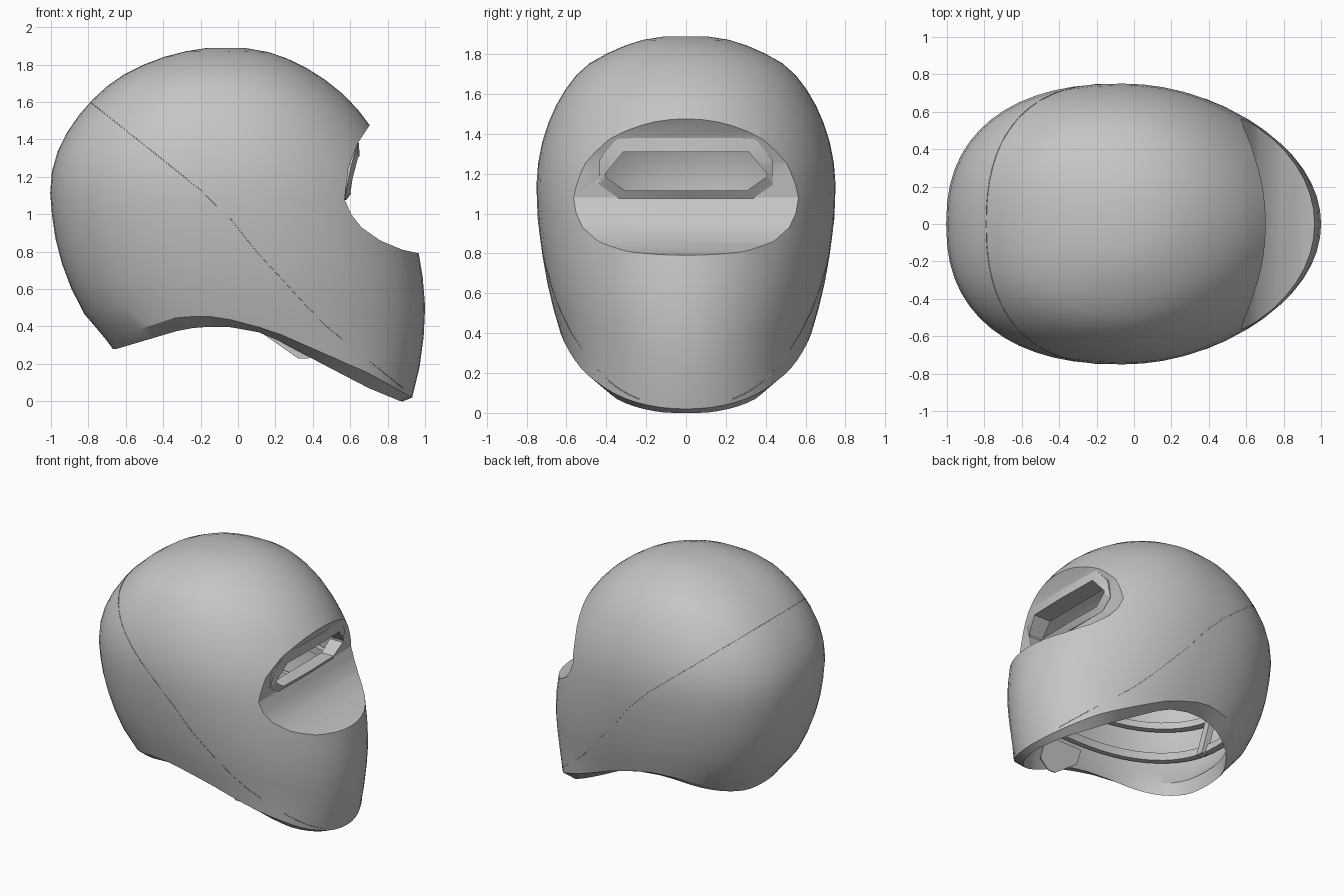
import bpy, bmesh, math
from mathutils import Vector

cube = bpy.data.objects.get("Cube")
if cube:
    bpy.data.objects.remove(cube, do_unlink=True)

grey = bpy.data.materials.new("plain_grey")
grey.use_nodes = True
COLOUR = (0.56, 0.56, 0.56, 1)
grey.diffuse_color = COLOUR
grey.node_tree.nodes["Principled BSDF"].inputs["Base Color"].default_value = COLOUR

SEG, RINGS = 56, 18
TOP = 1.897

# Horizontal sections of the shell: height, back x, front x, half width
SECTIONS = [(-.05, -.4, .91, .54), (0, -.43, .925, .56), (.1, -.51, .955, .575),
            (.28, -.66, .985, .595), (.45, -.81, 1, .645), (.6, -.89, .995, .685),
            (.8, -.96, .965, .722), (1, -.995, .92, .745), (1.2, -1, .86, .748),
            (1.4, -.935, .755, .71), (1.6, -.79, .605, .62), (1.75, -.605, .42, .49),
            (1.85, -.37, .22, .29), (1.885, -.2, .07, .15), (TOP, -.08, -.08, 0)]
# Side profiles: height against x
RIM = [(-.72, .33), (-.6, .36), (-.33, .45), (-.15, .455), (0, .43), (.2, .37),
       (.45, .26), (.7, .15), (.93, .02)]
LIP = [(-.65, .28), (-.33, .375), (-.2, .4), (0, .395), (.15, .36), (.45, .2),
       (.7, .07), (.87, 0)]
SEAM = [(-.79, 1.6), (-.45, 1.33), (-.1, 1.05), (.1, .8), (.45, .42), (.92, .04)]
# How far forward the hollow may reach at each height
HOLLOW = [(.5, 1), (.7, .72), (.85, .58), (1, .5), (1.4, .5), (1.6, .8)]


def interp(table, key):
    if key <= table[0][0]:
        return table[0][1:]
    for a, b in zip(table, table[1:]):
        if key <= b[0]:
            f = (key - a[0]) / (b[0] - a[0])
            return tuple(p + (q - p) * f for p, q in zip(a[1:], b[1:]))
    return table[-1][1:]


def section(z):
    """Smooth cubic blend between the shell sections."""
    last = len(SECTIONS) - 1
    i = max(k for k in range(last) if k == 0 or SECTIONS[k][0] <= z)
    a, b = SECTIONS[i], SECTIONS[i + 1]
    before, after = SECTIONS[max(i - 1, 0)], SECTIONS[min(i + 2, last)]
    h = b[0] - a[0]
    f = (z - a[0]) / h
    values = []
    for k in (1, 2, 3):
        ma = (b[k] - before[k]) / (b[0] - before[0]) * h
        mb = (after[k] - a[k]) / (after[0] - a[0]) * h
        d = b[k] - a[k]
        values.append(a[k] + f * (ma + f * (3 * d - 2 * ma - mb + f * (ma + mb - 2 * d))))
    return values


def shell_point(t, z):
    """Point on the shell at angle t and height z; the back is squarer."""
    back, front, width = section(z)
    mid, half = (back + front) / 2, (front - back) / 2
    c, s = math.cos(t), math.sin(t)
    n = 1 if c > 0 else 2 / 2.35
    return Vector((mid + half * math.copysign(abs(c) ** n, c),
                   math.copysign(abs(s) ** n, s) * width, z))


def on_curve(t, table):
    """Height where the shell meets a side profile."""
    lo, hi = -.05, 1.85
    for _ in range(30):
        z = (lo + hi) / 2
        if z < interp(table, shell_point(t, z).x)[0]:
            lo = z
        else:
            hi = z
    return lo


def smooth(ob):
    bpy.ops.object.select_all(action='DESELECT')
    ob.select_set(True)
    bpy.context.view_layer.objects.active = ob
    bpy.ops.object.shade_smooth_by_angle(angle=math.radians(25))


def loft(name, rings, closed=False, poles=False):
    bm = bmesh.new()
    rows = [[bm.verts.new(p) for p in ring] for ring in rings]
    pairs = list(zip(rows, rows[1:])) + ([(rows[-1], rows[0])] if closed else [])
    for a, b in pairs:
        for i in range(len(a)):
            j = (i + 1) % len(a)
            bm.faces.new((a[i], a[j], b[j], b[i]))
    if poles:
        bm.faces.new(rows[0])
        bm.faces.new(rows[-1])
    bmesh.ops.recalc_face_normals(bm, faces=bm.faces)
    mesh = bpy.data.meshes.new(name)
    bm.to_mesh(mesh)
    bm.free()
    ob = bpy.data.objects.new(name, mesh)
    bpy.context.collection.objects.link(ob)
    mesh.materials.append(grey)
    smooth(ob)
    return ob


def prism(name, profile, y0, y1):
    return loft(name, [[(x, y, z) for x, z in profile] for y in (y0, y1)], poles=True)


def cut(target, cutter):
    mod = target.modifiers.new("cut", 'BOOLEAN')
    mod.operation, mod.solver, mod.object = 'DIFFERENCE', 'EXACT', cutter
    bpy.ops.object.select_all(action='DESELECT')
    bpy.context.view_layer.objects.active = target
    bpy.ops.object.modifier_apply(modifier=mod.name)
    bpy.data.objects.remove(cutter, do_unlink=True)


def hollow_point(t, z):
    centre = Vector((-.04, 0, 1))
    p = centre + (shell_point(t, z) - centre) * .92
    p.x = min(p.x, interp(HOLLOW, p.z)[0])
    return p


# Helmet shell: hollow wall with a lower lip turned inward
angles = [2 * math.pi * i / SEG for i in range(SEG)]
base = [on_curve(t, RIM) for t in angles]
steps = [math.sin(math.pi / 2 * k / RINGS) for k in range(RINGS)]
level = lambda zb, f: zb + (TOP - .002 - zb) * f
outer = [[shell_point(t, level(zb, f)) for t, zb in zip(angles, base)] for f in steps]
inner = [[hollow_point(t, level(zb, f)) for t, zb in zip(angles, base)] for f in steps]
lip = [(p.x * .945, p.y * .85, interp(LIP, p.x * .945)[0]) for p in outer[0]]
shell = loft("helmet_shell", outer[::-1] + [lip] + inner, poles=True)

# Face recess and eye slot
recess = [(.72, 1.5), (.64, 1.38), (.59, 1.25), (.57, 1.08), (.605, 1.0), (.66, .93),
          (.76, .86), (.88, .81), (1.2, .74), (1.2, 1.6)]
cut(shell, prism("recess_cutter", recess, -1, 1))


def eye_outline(w, low, high):
    """Eight-sided slot outline as (y, z) pairs."""
    a, b, c, d = (w, low + .07), (w, high - .11), (w - .09, high), (w - .1, low)
    m = lambda p: (-p[0], p[1])
    return [d, a, b, c, (0, high), m(c), m(b), m(a), m(d), (0, low)]


slot = eye_outline(.405, 1.115, 1.31)
cut(shell, loft("slot_cutter", [[(x, y, z) for y, z in slot] for x in (.3, .9)], poles=True))
smooth(shell)

# Eye frame whose inner edge stands forward of the recess
wide = eye_outline(.435, 1.075, 1.38)
face = lambda y, z: .6 + (z - 1.08) * .22 - .07 * y * y
loft("eye_frame", [[(.5, y, z) for y, z in wide],
                   [(face(y, z) - .02, y, z) for y, z in wide],
                   [(face(y, z), y, z) for y, z in slot],
                   [(.5, y, z) for y, z in slot]], closed=True)

# Fine seam between front and rear shell halves
curve = bpy.data.curves.new("shell_seam", 'CURVE')
curve.dimensions = '3D'
curve.bevel_depth = .002
curve.bevel_resolution = 0
spline = curve.splines.new('POLY')
path = [shell_point(t, on_curve(t, SEAM))
        for t in (math.radians(a) for a in range(24, 337, 6))]
spline.points.add(len(path) - 1)
for sp, p in zip(spline.points, path):
    sp.co = (*p, 1)
curve.materials.append(grey)
bpy.context.collection.objects.link(bpy.data.objects.new("shell_seam", curve))

# Inner bands following the hollow
for name, low, high in (("lower_band", .6, .68), ("upper_band", .92, .98)):
    band = []
    for k, z in ((.98, low), (.98, high), (.92, high), (.92, low)):
        ring = [hollow_point(t, z) for t in angles]
        band.append([(p.x * k, p.y * k, p.z) for p in ring])
    loft(name, band, closed=True)

# Rear straps joining the bands
strap = [(-.72, .62), (-.77, .62), (-.86, .97), (-.81, .97)]
for side, s in (("left", 1), ("right", -1)):
    prism(side + "_rear_strap", strap, s * .12, s * .18)

# Strap plate hanging under the rim on one side
plate = [(.08, .5), (.12, .37), (.32, .23), (.38, .23), (.45, .3), (.4, .5)]
prism("hanging_strap_plate", plate, -.485, -.478)
